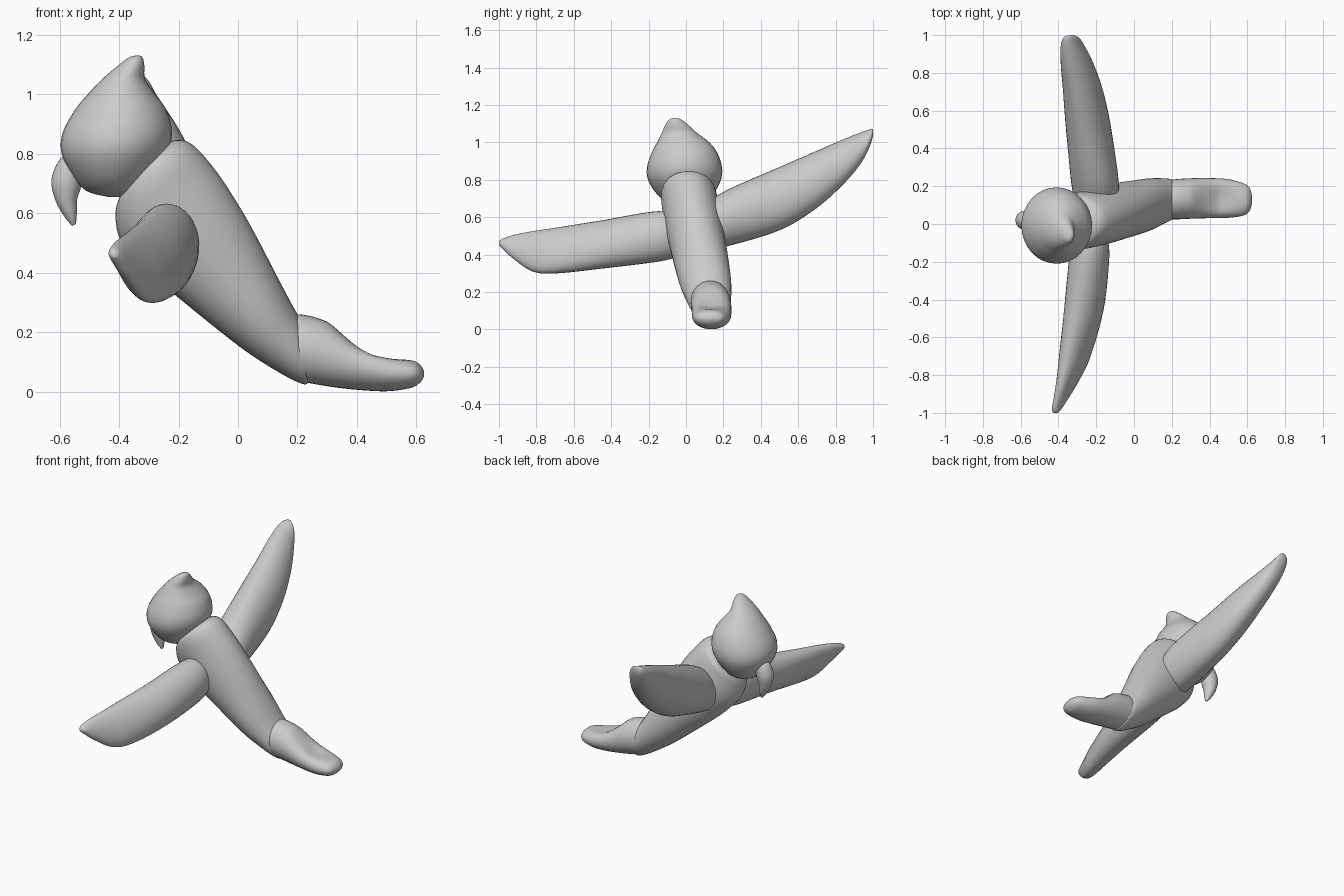
import bpy, bmesh
from math import sin, cos, pi
from mathutils import Vector

N = 32      # points round each section
STEPS = 6   # smooth steps between sections


def spline(rows):
    """Catmull-Rom interpolation of the section rows."""
    out = []
    for i in range(len(rows) - 1):
        a, b = rows[max(i - 1, 0)], rows[i]
        c, d = rows[i + 1], rows[min(i + 2, len(rows) - 1)]
        for k in range(STEPS):
            t = k / STEPS
            out.append([0.5 * (2 * q + (r - p) * t + (2 * p - 5 * q + 4 * r - s) * t * t
                               + (3 * q - p - 3 * r + s) * t ** 3)
                        for p, q, r, s in zip(a, b, c, d)])
    out.append(rows[-1])
    return out


def skin(name, rings):
    """Join rings of points into a closed smooth surface."""
    bm = bmesh.new()
    vs = [[bm.verts.new(p) for p in r] for r in rings]
    for a, b in zip(vs, vs[1:]):
        for i in range(N):
            j = (i + 1) % N
            bm.faces.new((a[i], a[j], b[j], b[i]))
    for ring in (vs[0], vs[-1]):
        mid = sum((v.co for v in ring), Vector()) / N
        tip = bm.verts.new(mid)
        for i in range(N):
            bm.faces.new((ring[i], ring[(i + 1) % N], tip))
    bmesh.ops.recalc_face_normals(bm, faces=bm.faces)
    for f in bm.faces:
        f.smooth = True
    me = bpy.data.meshes.new(name)
    bm.to_mesh(me)
    bm.free()
    ob = bpy.data.objects.new(name, me)
    bpy.context.collection.objects.link(ob)
    return ob


def side_loft(name, rows, dent=None):
    """Rows: side profile points (x1, z1) and (x2, z2), centre y, half width y."""
    rings = []
    for x1, z1, x2, z2, cy, hy in spline(rows):
        c = Vector(((x1 + x2) / 2, cy, (z1 + z2) / 2))
        u = Vector(((x2 - x1) / 2, 0, (z2 - z1) / 2))
        ring = []
        for i in range(N):
            t = 2 * pi * i / N
            p = c + u * sin(t) + Vector((0, hy * cos(t), 0))
            if dent:
                p.z -= dent(p.x) * max(sin(t), 0) ** 4
            ring.append(p)
        rings.append(ring)
    return skin(name, rings)


def wing(name, rows):
    """Rows: y, x range, z range, lean of the section."""
    rings = []
    for y, x1, x2, z1, z2, lean in spline(rows):
        rings.append([Vector(((x1 + x2) / 2 + (x2 - x1) / 2 * cos(t - lean), y,
                              (z1 + z2) / 2 + (z2 - z1) / 2 * sin(t)))
                      for t in (2 * pi * i / N for i in range(N))])
    return skin(name, rings)


# Body, from the neck down to the tail
side_loft("body", [
    (-.345, .735, -.315, .765, .015, .03),
    (-.395, .66, -.24, .835, .015, .125),
    (-.412, .59, -.165, .838, .015, .148),
    (-.39, .50, -.08, .75, .03, .153),
    (-.30, .40, 0, .63, .05, .153),
    (-.20, .315, .06, .525, .07, .15),
    (0, .155, .13, .39, .10, .14),
    (.12, .075, .18, .295, .12, .122),
    (.205, .03, .205, .25, .13, .105),
    (.235, .03, .225, .20, .13, .08),
    (.235, .08, .235, .12, .13, .02)])

# Head drawn up into a pointed crest
side_loft("head", [
    (-.44, .655, -.40, .655, 0, .02),
    (-.51, .675, -.345, .67, 0, .09),
    (-.555, .725, -.295, .72, -.005, .15),
    (-.593, .80, -.24, .80, -.008, .195),
    (-.59, .87, -.222, .87, -.008, .2),
    (-.55, .945, -.24, .945, -.008, .175),
    (-.505, 1.0, -.278, 1.0, -.015, .14),
    (-.458, 1.05, -.312, 1.05, -.035, .095),
    (-.405, 1.095, -.315, 1.095, -.05, .06),
    (-.37, 1.122, -.32, 1.122, -.058, .033),
    (-.345, 1.13, -.33, 1.13, -.06, .01)])

# Hooked beak
side_loft("beak", [
    (-.54, .80, -.50, .72, .02, .045),
    (-.595, .785, -.525, .70, .02, .05),
    (-.627, .715, -.53, .68, .02, .05),
    (-.615, .645, -.541, .645, .02, .04),
    (-.585, .59, -.542, .60, .02, .025),
    (-.558, .557, -.545, .563, .02, .008)])

# Tail with a shallow hollow on top
side_loft("tail", [
    (.17, .06, .17, .24, .13, .09),
    (.205, .037, .205, .26, .13, .105),
    (.30, .018, .30, .235, .135, .107),
    (.40, .006, .40, .175, .137, .106),
    (.50, .001, .50, .135, .135, .102),
    (.58, .012, .58, .11, .13, .085),
    (.612, .03, .612, .09, .13, .06),
    (.625, .05, .625, .07, .13, .02)],
    dent=lambda x: .035 * max(0, 1 - abs(x - .45) / .15))

# Wings: the far one is raised, the near one sits level
wing("raised_wing", [
    (.08, -.30, -.11, .43, .64, 0),
    (.20, -.33, -.08, .44, .735, 0),
    (.50, -.36, -.12, .53, .868, -.2),
    (.70, -.376, -.162, .65, .955, -.3),
    (.85, -.388, -.215, .785, 1.02, -.4),
    (.94, -.388, -.26, .895, 1.055, -.4),
    (.985, -.375, -.29, .985, 1.07, -.3),
    (1.0, -.345, -.32, 1.035, 1.07, 0)])
wing("level_wing", [
    (-.04, -.31, -.16, .39, .60, 0),
    (-.15, -.34, -.13, .362, .632, -.05),
    (-.45, -.37, -.16, .325, .583, -.25),
    (-.70, -.397, -.23, .299, .543, -.45),
    (-.82, -.41, -.285, .31, .525, -.5),
    (-.92, -.425, -.345, .375, .505, -.5),
    (-.98, -.435, -.385, .43, .485, -.3),
    (-1.0, -.425, -.405, .45, .47, 0)])
